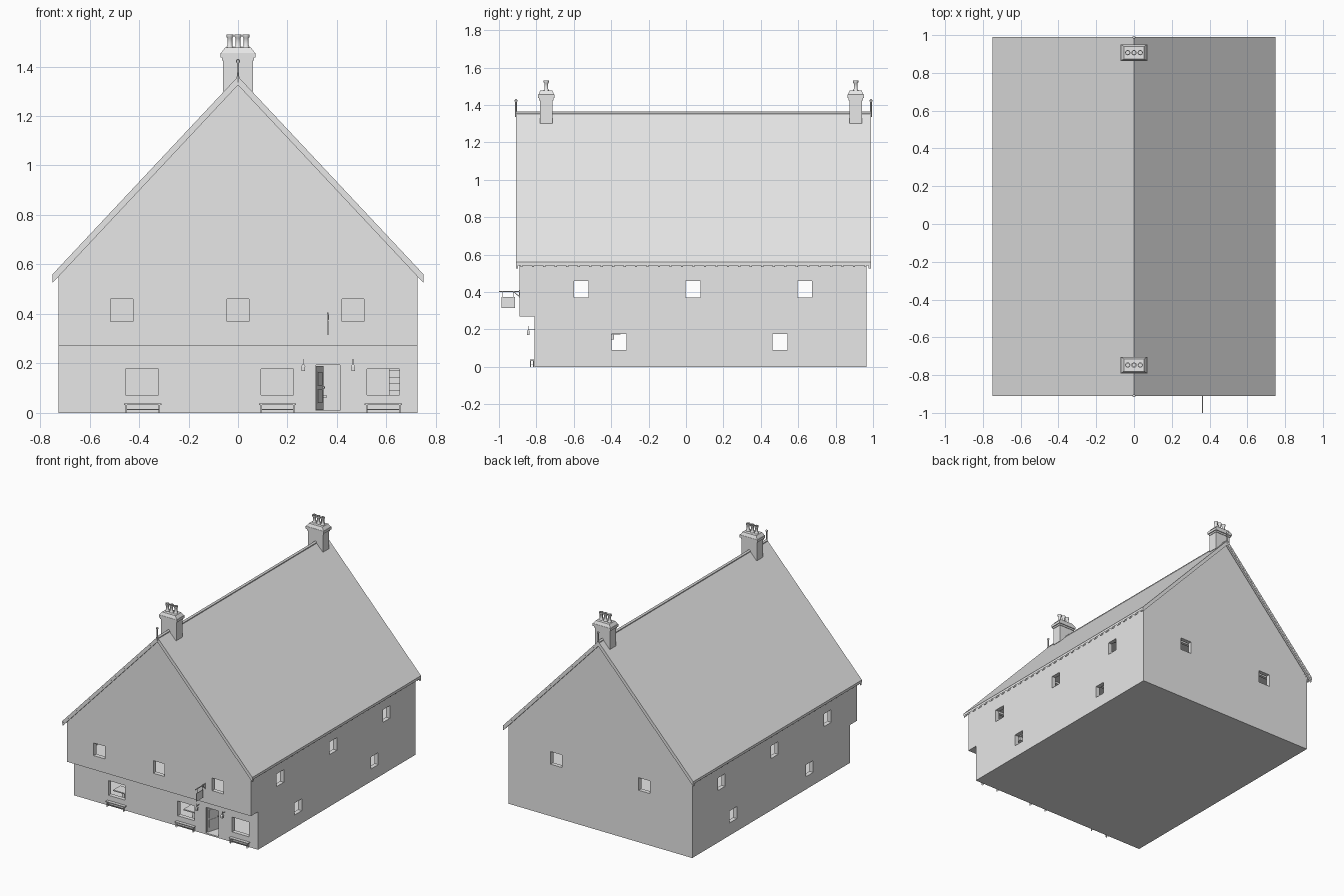
import bpy, bmesh, math
from mathutils import Matrix, Vector

cube = bpy.data.objects.get("Cube")
if cube:
    bpy.data.objects.remove(cube, do_unlink=True)

stone = bpy.data.materials.new("pale grey")
stone.use_nodes = True
stone.diffuse_color = (0.8, 0.8, 0.8, 1)
stone.node_tree.nodes["Principled BSDF"].inputs["Base Color"].default_value = (0.8, 0.8, 0.8, 1)

SLOPE, APEX = 0.8 / 0.75, 1.36
FRONT, JETTY, BACK, HALF = -0.81, -0.89, 0.965, 0.725


def finish(bm, name):
    bmesh.ops.recalc_face_normals(bm, faces=bm.faces)
    mesh = bpy.data.meshes.new(name)
    bm.to_mesh(mesh)
    bm.free()
    mesh.materials.append(stone)
    obj = bpy.data.objects.new(name, mesh)
    bpy.context.collection.objects.link(obj)
    return obj


def add_box(bm, x, y, z, top=1.0):
    """Box from three ranges; top scales the upper face for tapers."""
    mid = Vector((sum(x) / 2, sum(y) / 2, sum(z) / 2))
    size = (x[1] - x[0], y[1] - y[0], z[1] - z[0])
    verts = bmesh.ops.create_cube(bm, size=1)["verts"]
    for v in verts:
        s = top if v.co.z > 0 else 1
        v.co = mid + Vector((v.co.x * size[0] * s, v.co.y * size[1] * s, v.co.z * size[2]))
    return verts


def boxes(name, ranges):
    bm = bmesh.new()
    for r in ranges:
        add_box(bm, *r)
    return finish(bm, name)


def prism(name, points, axis, a, b):
    """Extrude a profile: (x, z) along y, or (y, z) along x."""
    bm = bmesh.new()
    place = (lambda p: (p[0], a, p[1])) if axis == "y" else (lambda p: (a, p[0], p[1]))
    face = bm.faces.new([bm.verts.new(place(p)) for p in points])
    new = bmesh.ops.extrude_face_region(bm, geom=[face])["geom"]
    move = (0, b - a, 0) if axis == "y" else (b - a, 0, 0)
    bmesh.ops.translate(bm, vec=move, verts=[g for g in new if isinstance(g, bmesh.types.BMVert)])
    return finish(bm, name)


def lathe(name, profile, at, sides=12):
    bm = bmesh.new()
    verts = [bm.verts.new((r, 0, z)) for r, z in profile]
    edges = [bm.edges.new(pair) for pair in zip(verts, verts[1:])]
    bmesh.ops.spin(bm, geom=verts + edges, cent=(0, 0, 0), axis=(0, 0, 1),
                   angle=math.tau, steps=sides)
    bmesh.ops.remove_doubles(bm, verts=bm.verts, dist=0.0001)
    bmesh.ops.translate(bm, vec=at, verts=bm.verts)
    obj = finish(bm, name)
    bpy.ops.object.select_all(action="DESELECT")
    obj.select_set(True)
    bpy.context.view_layer.objects.active = obj
    bpy.ops.object.shade_smooth_by_angle(angle=math.radians(40))
    return obj


def carve(obj, cutter, operation="DIFFERENCE"):
    mod = obj.modifiers.new("carve", "BOOLEAN")
    mod.object, mod.operation, mod.solver = cutter, operation, "EXACT"
    bpy.context.view_layer.objects.active = obj
    bpy.ops.object.modifier_apply(modifier=mod.name)
    bpy.data.objects.remove(cutter, do_unlink=True)


# Walls: jettied side profile trimmed to the gable, then hollowed
walls = prism("walls", [(FRONT, 0), (BACK, 0), (BACK, 1.5), (JETTY, 1.5), (JETTY, 0.27), (FRONT, 0.27)],
              "x", -HALF, HALF)
drop = APEX - 0.02
carve(walls, prism("gable_trim", [(-1, -1), (1, -1), (1, drop - SLOPE), (0, drop), (-1, drop - SLOPE)],
                   "y", -1.2, 1.2), "INTERSECT")
inside = (-HALF + 0.03, HALF - 0.03)
carve(walls, boxes("lower_void", [(inside, (FRONT + 0.03, BACK - 0.03), (0.01, 0.252))]))
carve(walls, boxes("upper_void", [(inside, (JETTY + 0.03, BACK - 0.03), (0.285, 0.545))]))

# Window and door openings
holes = [((x - 0.045, x + 0.045), (-1, -0.75), (0.37, 0.46)) for x in (-0.47, 0, 0.465)]
holes += [((x - 0.066, x + 0.066), (-1, -0.75), (0.073, 0.178)) for x in (-0.388, 0.158, 0.587)]
holes += [((x - 0.045, x + 0.045), (0.9, 1.1), (0.37, 0.46)) for x in (-0.347, 0.347)]
holes += [((-1, 1), (y - 0.04, y + 0.04), (0.37, 0.46)) for y in (-0.56, 0.037, 0.635)]
holes += [((-1, 1), (y - 0.04, y + 0.04), (0.09, 0.175)) for y in (-0.357, 0.503)]
holes += [((0.315, 0.413), (-1, -0.75), (0.01, 0.193))]
carve(walls, boxes("openings", holes))


def chevron(name, x, top, depth, y0, y1):
    side = top - SLOPE * x
    return prism(name, [(-x, side), (0, top), (x, side), (x, side - depth), (0, top - depth),
                        (-x, side - depth)], "y", y0, y1)


# Roof covering, verge boards, ridge and finials
chevron("roof", 0.75, APEX, 0.018, -0.91, 0.99)
chevron("front_verge_board", 0.749, APEX - 0.002, 0.033, -0.909, -0.897)
chevron("back_verge_board", 0.749, APEX - 0.002, 0.033, 0.975, 0.989)
chevron("ridge_cap", 0.009, APEX + 0.006, 0.008, -0.908, 0.988)
for label, y in (("front", -0.909), ("back", 0.989)):
    lathe(label + "_finial", [(0, 1.335), (0.005, 1.335), (0.005, 1.415), (0.008, 1.42),
                              (0.008, 1.426), (0, 1.432)], (0, y, 0), 8)

# Rafter tails under both eaves
bm = bmesh.new()
count = 31
for i in range(count):
    y = -0.88 + i * 1.84 / (count - 1)
    for s in (-1, 1):
        verts = add_box(bm, (0.7, 0.744), (y - 0.006, y + 0.006), (-0.032, -0.012))
        for v in verts:
            v.co.z += APEX - SLOPE * v.co.x
            v.co.x *= s
finish(bm, "rafter_tails")

# Chimneys with stepped caps and three pots each
pot = [(0, 1.47), (0.014, 1.47), (0.014, 1.48), (0.010, 1.485), (0.010, 1.515), (0.014, 1.52),
       (0.014, 1.53), (0.009, 1.53), (0.009, 1.5), (0, 1.5)]
for label, y in (("front", -0.747), ("back", 0.907)):
    def block(x, d, z0, z1, top=1.0):
        return ((-x, x), (y - d, y + d), (z0, z1), top)
    boxes(label + "_chimney", [block(0.06, 0.034, 1.3, 1.43), block(0.064, 0.038, 1.425, 1.437),
                               block(0.071, 0.044, 1.437, 1.455), block(0.068, 0.042, 1.455, 1.476, 0.78)])
    for i, x in enumerate((-0.033, 0, 0.033)):
        lathe(f"{label}_chimney_pot_{i + 1}", pot, (x, y, 0))

# Half open door, hinged on its left edge
bm = bmesh.new()
add_box(bm, (0, 0.095), (0, 0.008), (0.011, 0.19))
for z in (0.04, 0.11):
    add_box(bm, (0.015, 0.08), (-0.002, 0.002), (z, z + 0.055))
add_box(bm, (0.082, 0.09), (-0.008, 0), (0.098, 0.106))
bmesh.ops.transform(bm, verts=bm.verts,
                    matrix=Matrix.Translation((0.317, FRONT + 0.012, 0)) @ Matrix.Rotation(math.radians(73), 4, "Z"))
finish(bm, "door")

# Benches beneath the lower windows
for i, x in enumerate((-0.385, 0.16, 0.587)):
    parts = [((x - 0.075, x + 0.075), (-0.834, -0.812), (0.032, 0.038)),
             ((x - 0.064, x + 0.064), (-0.825, -0.821), (0.012, 0.016))]
    for s in (-1, 1):
        for y in (-0.831, -0.815):
            parts.append(((x + s * 0.066 - 0.003, x + s * 0.066 + 0.003), (y - 0.002, y + 0.002), (0, 0.032)))
    boxes(f"bench_{i + 1}", parts)

# Wall lanterns either side of the door
for label, x in (("right", 0.264), ("left", 0.465)):
    boxes(label + "_lantern", [
        ((x - 0.007, x + 0.007), (-0.85, -0.836), (0.17, 0.188)),
        ((x - 0.009, x + 0.009), (-0.852, -0.834), (0.188, 0.196), 0.4),
        ((x - 0.0015, x + 0.0015), (-0.8445, -0.8415), (0.194, 0.218)),
        ((x - 0.0015, x + 0.0015), (-0.845, FRONT), (0.2, 0.203))])

# Hanging sign on its bracket
boxes("hanging_sign", [
    ((0.36, 0.366), (-1.0, JETTY), (0.4, 0.405)),
    ((0.359, 0.367), (-0.894, JETTY), (0.37, 0.41)),
    ((0.361, 0.365), (-0.987, -0.915), (0.315, 0.372)),
    ((0.362, 0.364), (-0.98, -0.978), (0.37, 0.402)),
    ((0.362, 0.364), (-0.924, -0.922), (0.37, 0.402))])
prism("sign_brace", [(JETTY, 0.372), (JETTY, 0.378), (-0.92, 0.402), (-0.926, 0.402)], "x", 0.361, 0.365)

# Staircase rising towards the back
steps = 9
boxes("staircase", [((0.61, 0.69), (-0.6 + i * 0.035, -0.56 + i * 0.035), (0.01 + i * 0.027, 0.037 + i * 0.027))
                    for i in range(steps)])

# Ceiling beams on both floors
boxes("ceiling_beams", [(inside, (y / 100 - 0.01, y / 100 + 0.01), (z - 0.015, z))
                        for y in range(-72, 90, 14) for z in (0.252, 0.545)])

# Tables inside the ground floor
for i, (x, y) in enumerate(((-0.42, -0.68), (0.12, -0.66), (-0.35, 0.3), (0.3, 0.45))):
    boxes(f"table_{i + 1}", [((x - 0.06, x + 0.06), (y - 0.04, y + 0.04), (0.062, 0.07)),
                             ((x - 0.01, x + 0.01), (y - 0.01, y + 0.01), (0.01, 0.062))])
